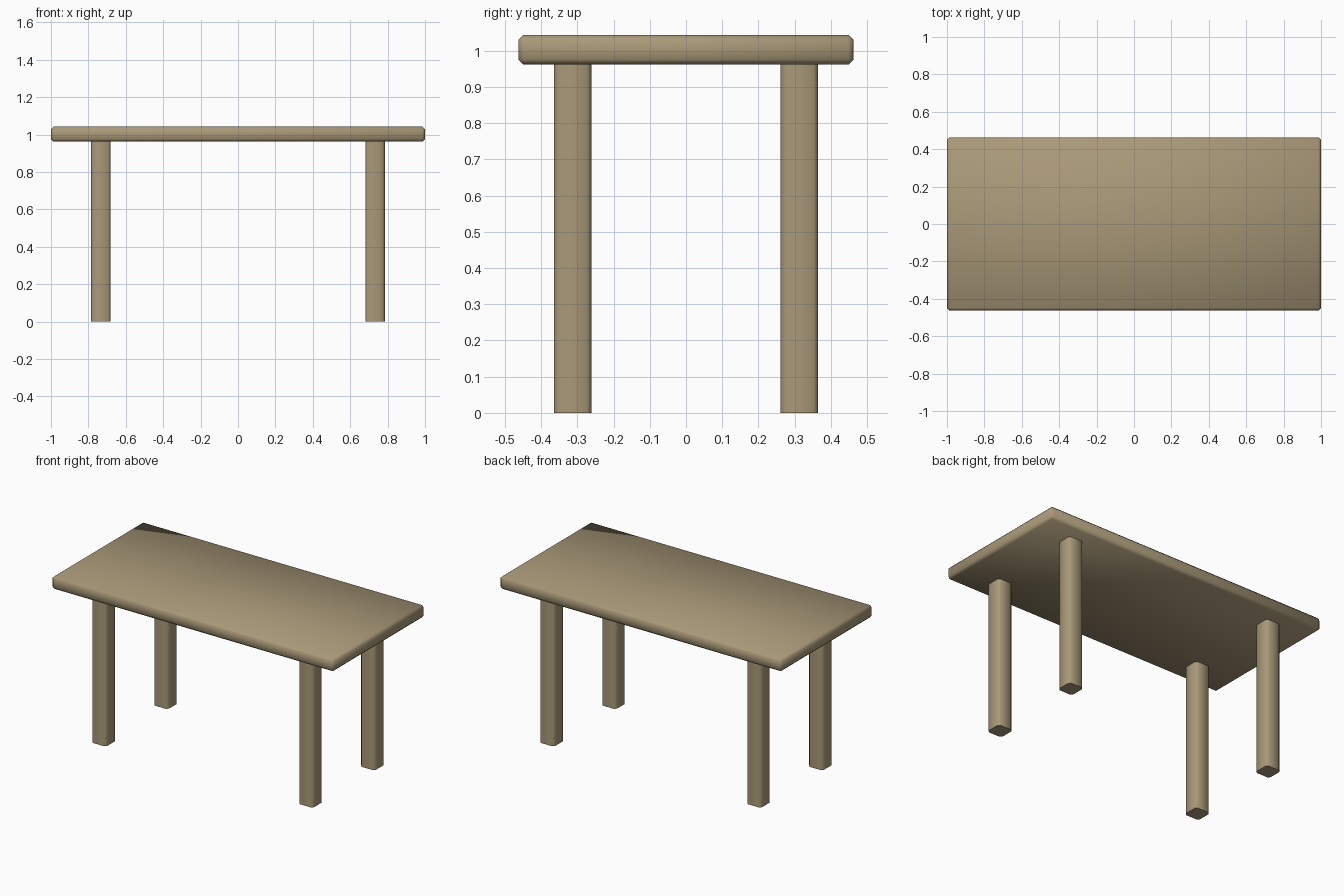
import bpy, bmesh
from mathutils import Matrix

if "Cube" in bpy.data.objects:
    bpy.data.objects.remove(bpy.data.objects["Cube"])

wood = bpy.data.materials.new("wood")
wood.diffuse_color = (0.40, 0.32, 0.19, 1)
wood.use_nodes = True
wood.node_tree.nodes["Principled BSDF"].inputs["Base Color"].default_value = wood.diffuse_color


def chamfered_box(name, lo, hi, width, vertical_only=False):
    """Box between two corners with single-segment chamfers, smooth shaded."""
    size = [b - a for a, b in zip(lo, hi)]
    mid = [(a + b) / 2 for a, b in zip(lo, hi)]
    bm = bmesh.new()
    bmesh.ops.create_cube(bm, size=1, matrix=Matrix.Translation(mid) @ Matrix.Diagonal((*size, 1)))
    edges = [e for e in bm.edges
             if not vertical_only or abs(e.verts[0].co.z - e.verts[1].co.z) > 0.01]
    bmesh.ops.bevel(bm, geom=edges, offset=width, offset_type='OFFSET', segments=1,
                    profile=0.5, affect='EDGES')
    mesh = bpy.data.meshes.new(name)
    bm.to_mesh(mesh)
    bm.free()
    mesh.materials.append(wood)
    obj = bpy.data.objects.new(name, mesh)
    bpy.context.collection.objects.link(obj)
    bpy.ops.object.select_all(action='DESELECT')
    obj.select_set(True)
    bpy.context.view_layer.objects.active = obj
    bpy.ops.object.shade_smooth_by_angle(angle=1.05)
    return obj


# Table top, chamfered on every edge
chamfered_box("table_top", (-1, -0.463, 0.962), (1, 0.463, 1.043), 0.014)

# Four legs, chamfered along their length only
for sx, side in ((-1, "left"), (1, "right")):
    for sy, end in ((-1, "front"), (1, "back")):
        x, y, h = sx * 0.733, sy * 0.313, 0.052
        chamfered_box(f"{end}_{side}_leg", (x - h, y - h, 0), (x + h, y + h, 0.963), 0.013, True)
